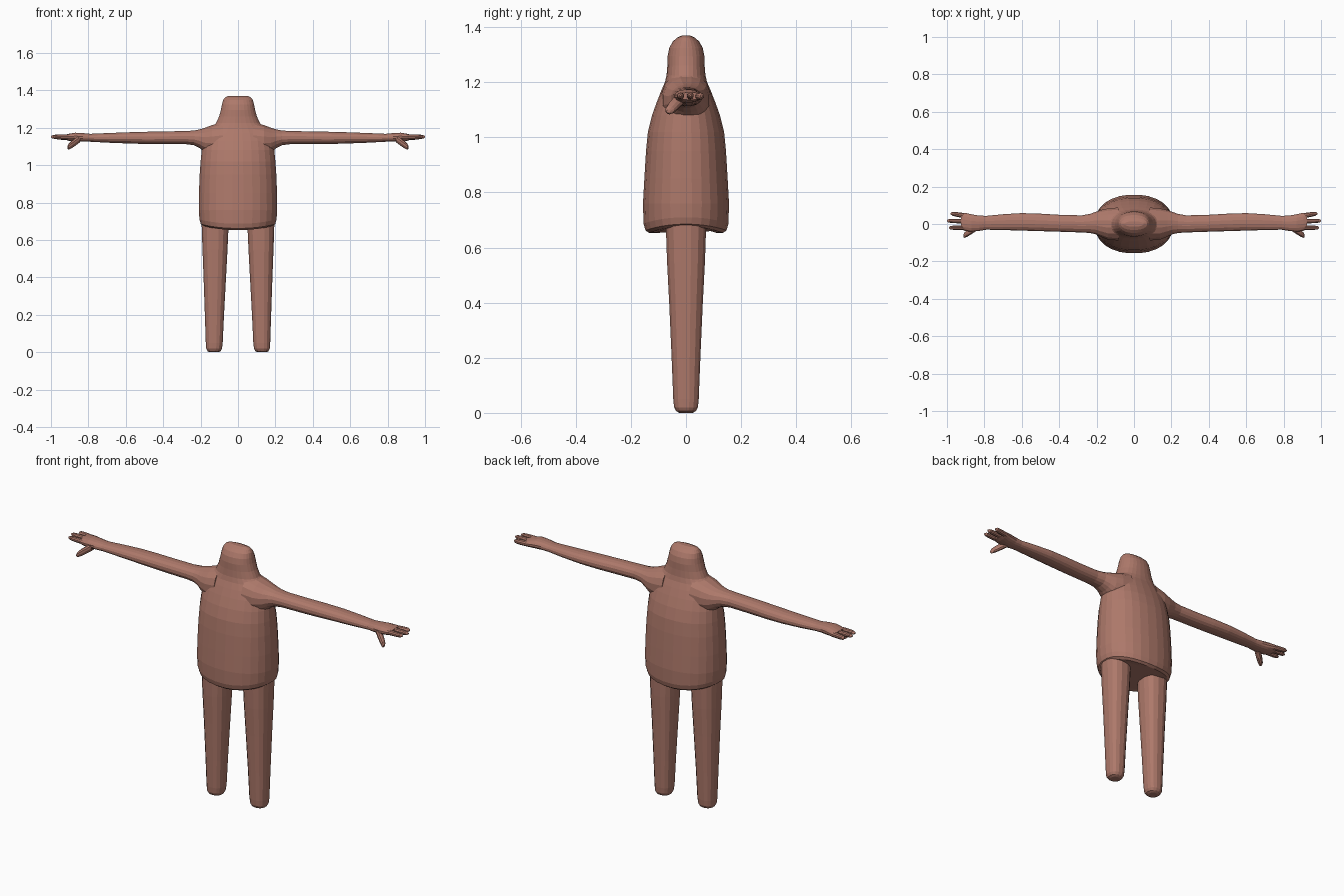
import bpy, bmesh, math

skin = bpy.data.materials.new("skin")
skin.diffuse_color = (0.42, 0.19, 0.145, 1)


def loft(name, rings, axis="z", sides=16, power=2.2, sag=0.0, mirror=False):
    """Skin rings (t, c1, c2, r1, r2); t runs along the axis, c is the centre, r the half sizes."""
    bm = bmesh.new()
    loops = []
    for i, (t, c1, c2, r1, r2) in enumerate(rings):
        loop = []
        for k in range(sides):
            a = 2 * math.pi * (k + 0.5) / sides
            c, s = math.cos(a), math.sin(a)
            u = c1 + r1 * math.copysign(abs(c) ** (2 / power), c)
            v = c2 + r2 * math.copysign(abs(s) ** (2 / power), s)
            tt = t - (sag * s * s if i < 4 else 0)
            loop.append(bm.verts.new((u, v, tt) if axis == "z" else (tt, u, v)))
        loops.append(loop)
    for a, b in zip(loops, loops[1:]):
        for k in range(sides):
            n = (k + 1) % sides
            bm.faces.new((a[k], a[n], b[n], b[k]))
    bm.faces.new(loops[0][::-1])
    bm.faces.new(loops[-1])
    bmesh.ops.recalc_face_normals(bm, faces=bm.faces)
    me = bpy.data.meshes.new(name)
    bm.to_mesh(me)
    bm.free()
    ob = bpy.data.objects.new(name, me)
    bpy.context.collection.objects.link(ob)
    me.materials.append(skin)
    if mirror:
        m = ob.modifiers.new("mirror", "MIRROR")
        m.use_mirror_merge = False
    return ob


# Torso flowing into the neck and head: (z, half width, half depth)
profile = [(0.676, 0.16, 0.11), (0.676, 0.187, 0.135), (0.685, 0.2, 0.148), (0.71, 0.207, 0.155),
           (0.76, 0.211, 0.157), (0.85, 0.21, 0.152), (0.95, 0.206, 0.146), (1.02, 0.201, 0.139),
           (1.08, 0.195, 0.124), (1.13, 0.187, 0.106), (1.17, 0.172, 0.09), (1.20, 0.145, 0.077),
           (1.225, 0.118, 0.071), (1.26, 0.102, 0.068), (1.295, 0.092, 0.067), (1.325, 0.086, 0.061),
           (1.348, 0.08, 0.048), (1.362, 0.07, 0.032), (1.37, 0.052, 0.014)]
loft("torso_and_head", [(z, 0, 0, w, d) for z, w, d in profile], sides=28, power=2.2, sag=0.023)

# Legs
leg = [(0.0, 0.128, 0, 0.024, 0.024), (0.006, 0.128, 0, 0.036, 0.036), (0.02, 0.128, 0, 0.043, 0.044),
       (0.05, 0.127, 0, 0.046, 0.047), (0.2, 0.126, 0, 0.052, 0.053), (0.4, 0.124, 0, 0.061, 0.062),
       (0.55, 0.123, 0, 0.068, 0.07), (0.7, 0.122, 0, 0.074, 0.075)]
loft("legs", leg, sides=16, power=2.4, mirror=True)

# Arms with shoulder flare and palm: (x, y min, y max, z min, z max)
arm = [(0.08, -0.09, 0.09, 1.04, 1.235), (0.14, -0.085, 0.085, 1.055, 1.215),
       (0.18, -0.068, 0.075, 1.07, 1.2), (0.205, -0.056, 0.066, 1.09, 1.192),
       (0.235, -0.049, 0.055, 1.106, 1.186), (0.28, -0.046, 0.047, 1.112, 1.183),
       (0.4, -0.042, 0.05, 1.112, 1.181), (0.5, -0.039, 0.056, 1.113, 1.179),
       (0.6, -0.036, 0.059, 1.116, 1.176), (0.7, -0.033, 0.053, 1.12, 1.172),
       (0.79, -0.031, 0.044, 1.125, 1.168), (0.83, -0.038, 0.046, 1.125, 1.172),
       (0.87, -0.042, 0.053, 1.125, 1.174), (0.905, -0.037, 0.061, 1.13, 1.168),
       (0.925, -0.029, 0.06, 1.136, 1.163)]
loft("arms", [(x, (a + b) / 2, (c + d) / 2, (b - a) / 2, (d - c) / 2) for x, a, b, c, d in arm],
     axis="x", sides=16, mirror=True)


# Fingers and thumb, tapering to rounded tips
def finger(name, p, q, r):
    steps = [(0, 1), (0.35, 1.0), (0.7, 0.92), (0.9, 0.75), (1, 0.3)]
    rings = [tuple(a + (b - a) * f for a, b in zip(p, q)) + (r * s, r * s) for f, s in steps]
    loft(name, rings, axis="x", sides=10, power=2, mirror=True)


finger("outer_fingers", (0.90, 0.044, 1.148), (0.98, 0.056, 1.15), 0.014)
finger("middle_fingers", (0.90, 0.015, 1.15), (1.0, 0.017, 1.152), 0.013)
finger("index_fingers", (0.90, -0.02, 1.15), (0.99, -0.02, 1.151), 0.013)
finger("thumbs", (0.845, -0.018, 1.143), (0.912, -0.064, 1.094), 0.021)
